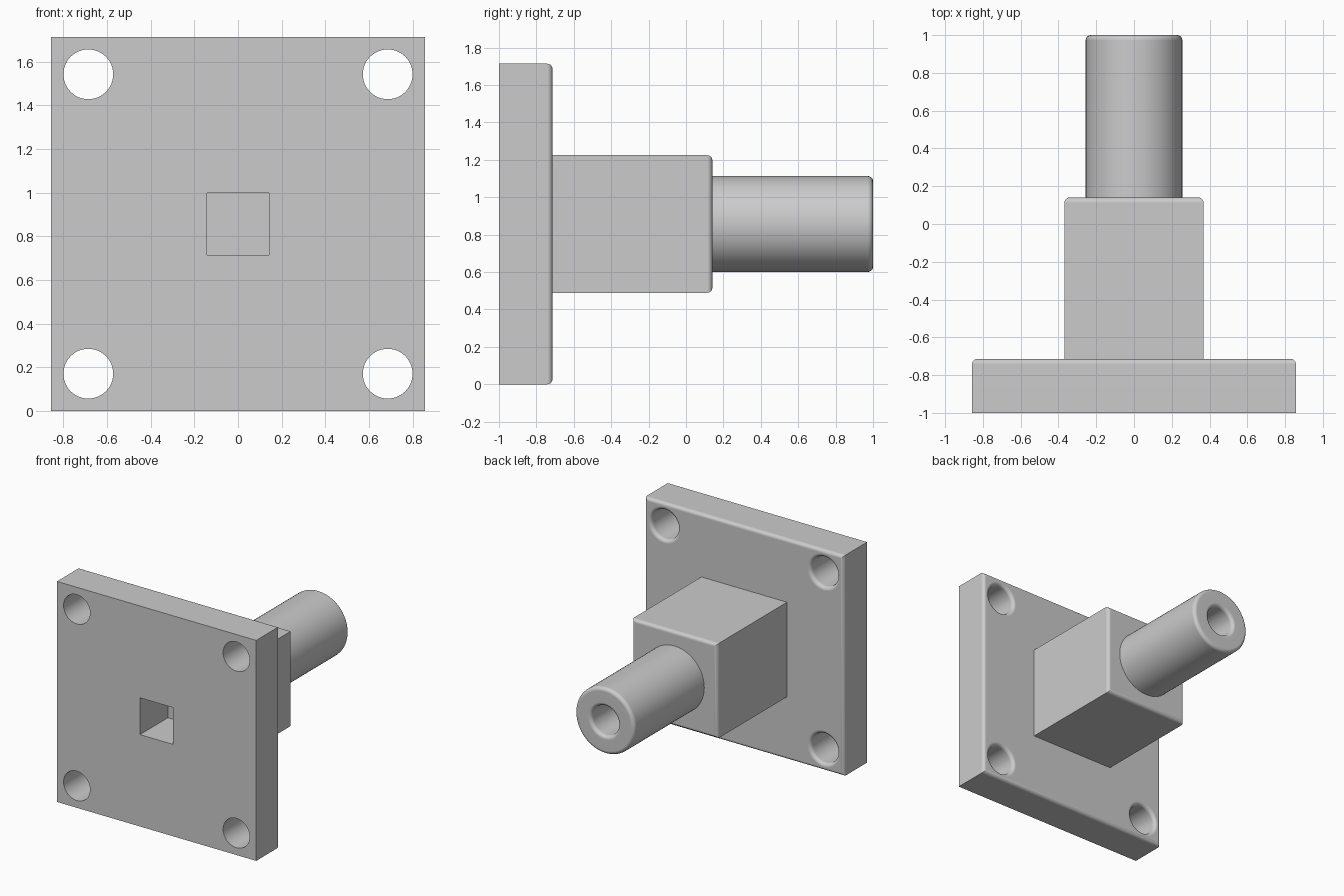
import bpy, bmesh
from math import sin, cos, pi, radians
from mathutils import Matrix, Vector

cube = bpy.data.objects.get("Cube")
if cube:
    bpy.data.objects.remove(cube, do_unlink=True)

MID = 0.857       # half plate width and height of the central axis
FILLET = 0.028
PLATE_BACK, BLOCK_BACK, TIP = -0.714, 0.141, 1.0
HOLE = 0.114

grey = bpy.data.materials.new("plain grey")
grey.use_nodes = True
colour = (0.6, 0.6, 0.6, 1)
grey.diffuse_color = colour
grey.node_tree.nodes["Principled BSDF"].inputs["Base Color"].default_value = colour


def finish_mesh(bm, name):
    mesh = bpy.data.meshes.new(name)
    bmesh.ops.recalc_face_normals(bm, faces=bm.faces)
    bm.to_mesh(mesh)
    bm.free()
    mesh.materials.append(grey)
    ob = bpy.data.objects.new(name, mesh)
    bpy.context.collection.objects.link(ob)
    return ob


def box(name, half, y0, y1, rounded=True):
    """Square box along y, with its back rim filleted."""
    bm = bmesh.new()
    size = Matrix.Diagonal((2 * half, y1 - y0, 2 * half, 1))
    bmesh.ops.create_cube(bm, size=1, matrix=Matrix.Translation((0, (y0 + y1) / 2, MID)) @ size)
    if rounded:
        rim = [e for e in bm.edges if all(v.co.y > y1 - 0.001 for v in e.verts)]
        bmesh.ops.bevel(bm, geom=rim, offset=FILLET, segments=6, profile=0.5, affect='EDGES')
    return finish_mesh(bm, name)


def lathe(name, profile, x=0, z=MID, steps=64):
    """Turn (radius, y) points about an axis parallel to y."""
    bm = bmesh.new()
    verts = [bm.verts.new((x + r, y, z)) for r, y in profile]
    edges = [bm.edges.new(pair) for pair in zip(verts, verts[1:])]
    bmesh.ops.spin(bm, geom=verts + edges, cent=(x, 0, z), axis=(0, 1, 0),
                   angle=2 * pi, steps=steps)
    bmesh.ops.remove_doubles(bm, verts=bm.verts, dist=0.0001)
    return finish_mesh(bm, name)


def arc(r, y, start, end, n=6):
    """Fillet points around a centre, angles in degrees."""
    angles = [radians(start + (end - start) * i / n) for i in range(n + 1)]
    return [(r + FILLET * cos(a), y + FILLET * sin(a)) for a in angles]


def cut(ob, cutter):
    mod = ob.modifiers.new("cut", 'BOOLEAN')
    mod.operation = 'DIFFERENCE'
    mod.solver = 'EXACT'
    mod.object = cutter
    activate(ob)
    bpy.ops.object.modifier_apply(modifier=mod.name)


def activate(ob):
    bpy.ops.object.select_all(action='DESELECT')
    ob.select_set(True)
    bpy.context.view_layer.objects.active = ob


# Flange plate and square body
plate = box("flange_plate", MID, -1, PLATE_BACK)
block = box("square_body", 0.368, PLATE_BACK, BLOCK_BACK)

# Mounting holes, flared at the back
cutters = []
flare = arc(HOLE + FILLET, PLATE_BACK - FILLET, 180, 90)
hole_profile = [(0, -1.1), (HOLE, -1.1)] + flare + [(HOLE + FILLET, -0.6), (0, -0.6)]
for sx in (-1, 1):
    for sz in (-1, 1):
        cutter = lathe("hole_cutter", hole_profile, sx * 0.686, MID + sz * 0.686, 48)
        cutters.append(cutter)
        cut(plate, cutter)

# Square blind socket in the front
socket = box("socket_cutter", 0.143, -1.1, -0.657, rounded=False)
cutters.append(socket)
cut(plate, socket)
cut(block, socket)

# Round spigot with a blind bore
R = 0.256
spigot = lathe("round_spigot",
               [(0, 0.12), (R, 0.12)]
               + arc(R - FILLET, TIP - FILLET, 0, 90)
               + arc(HOLE + FILLET, TIP - FILLET, 90, 180)
               + [(HOLE, 0.16), (0, 0.16)])

for cutter in cutters:
    bpy.data.objects.remove(cutter, do_unlink=True)

# Smooth fillets, keeping flat faces flat
for ob in (plate, block, spigot):
    activate(ob)
    bpy.ops.object.shade_smooth_by_angle(angle=radians(30))
    normals = ob.modifiers.new("flat_faces", 'WEIGHTED_NORMAL')
    normals.keep_sharp = True
